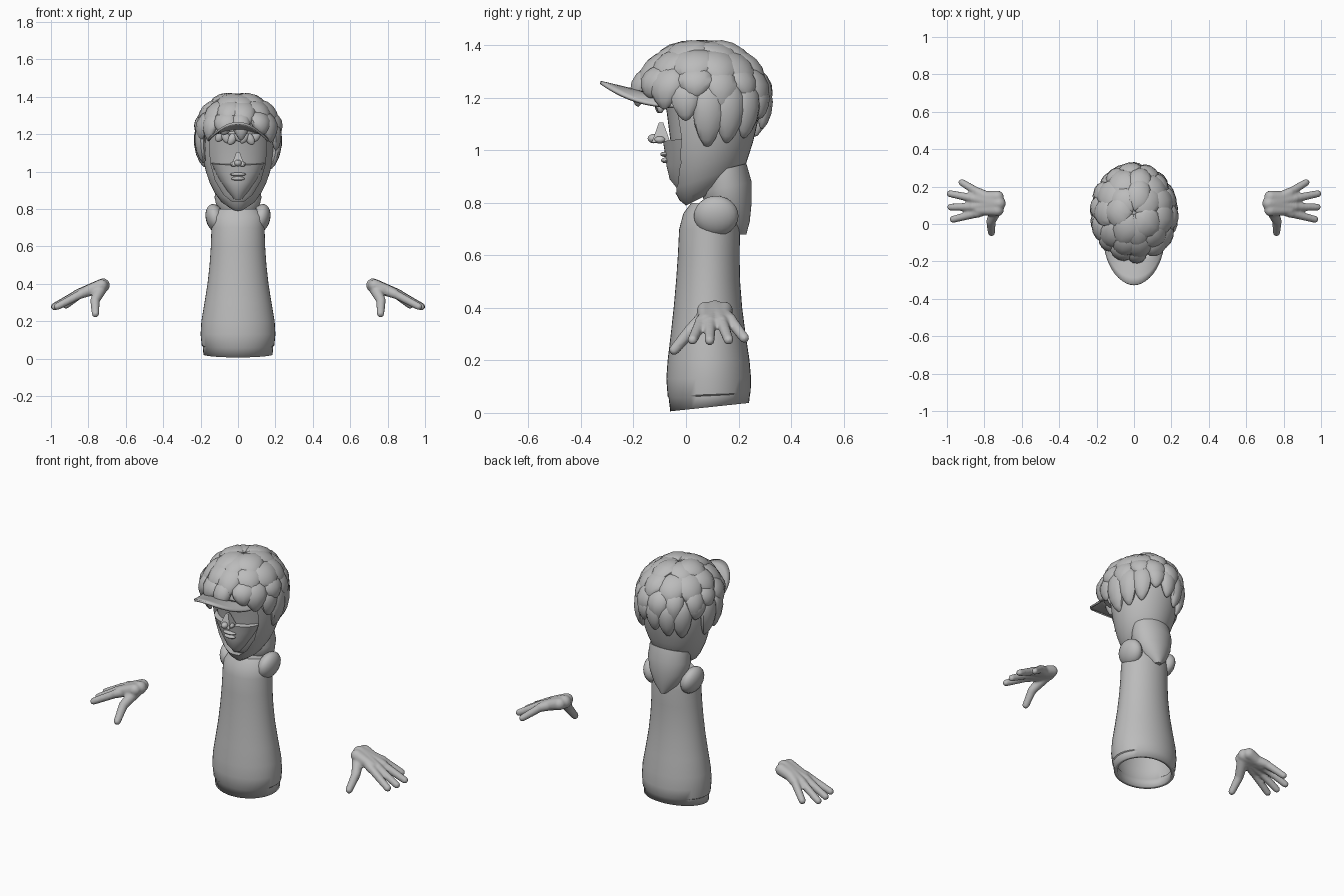
import bpy, bmesh, math, random
from mathutils import Vector, Matrix

random.seed(4)
cube = bpy.data.objects.get("Cube")
if cube:
    bpy.data.objects.remove(cube)

grey = bpy.data.materials.new("plain_grey")
grey.use_nodes = True
grey.diffuse_color = (0.5, 0.5, 0.5, 1)
grey.node_tree.nodes["Principled BSDF"].inputs["Base Color"].default_value = (0.5, 0.5, 0.5, 1)


def finish(name, bm, angle=40, normals=True):
    """Turn a bmesh into a smooth-shaded grey object."""
    if normals:
        bmesh.ops.recalc_face_normals(bm, faces=bm.faces)
    mesh = bpy.data.meshes.new(name)
    bm.to_mesh(mesh)
    bm.free()
    obj = bpy.data.objects.new(name, mesh)
    bpy.context.collection.objects.link(obj)
    mesh.materials.append(grey)
    shade(obj, angle)
    return obj


def shade(obj, angle):
    bpy.ops.object.select_all(action='DESELECT')
    obj.select_set(True)
    bpy.context.view_layer.objects.active = obj
    bpy.ops.object.shade_smooth_by_angle(angle=math.radians(angle))


def apply_modifiers(obj):
    bpy.context.view_layer.update()
    graph = bpy.context.evaluated_depsgraph_get()
    mesh = bpy.data.meshes.new_from_object(obj.evaluated_get(graph))
    obj.modifiers.clear()
    obj.data = mesh


def bridge(bm, rows, closed):
    """Skin neighbouring rows of vertices with quads."""
    for a, b in zip(rows, rows[1:]):
        n = len(a)
        for i in range(n if closed else n - 1):
            j = (i + 1) % n
            bm.faces.new((a[i], a[j], b[j], b[i]))


def loft(name, rings, caps=(True, True), segs=40, angle=40):
    """Rings are (z, front y, back y, half width, rise towards the back)."""
    bm = bmesh.new()
    rows = []
    for z, front, back, rx, rise in rings:
        row = []
        for i in range(segs):
            a = math.tau * i / segs
            row.append(bm.verts.new((rx * math.cos(a),
                                     (front + back) / 2 + (back - front) / 2 * math.sin(a),
                                     z + rise * math.sin(a))))
        rows.append(row)
    bridge(bm, rows, True)
    for cap, row in zip(caps, (rows[0], rows[-1])):
        if cap:
            bm.faces.new(row)
    return finish(name, bm, angle)


def ball(bm, centre, size, rotation=None):
    m = Matrix.Translation(centre) @ (rotation or Matrix()) @ Matrix.Diagonal((*size, 1))
    return bmesh.ops.create_uvsphere(bm, u_segments=20, v_segments=12, radius=1, matrix=m)["verts"]


def capsule(bm, a, b, ra, rb):
    """Hull around two balls, for fingers and palm pieces."""
    verts = ball(bm, a, (ra,) * 3) + ball(bm, b, (rb,) * 3)
    out = bmesh.ops.convex_hull(bm, input=verts)
    junk = [v for v in out["geom_interior"] if isinstance(v, bmesh.types.BMVert)]
    bmesh.ops.delete(bm, geom=junk, context='VERTS')


# Torso: open flared tube with a cuff at the hem
body = loft("torso", [
    (.022, -.06, .24, .185, .016), (.065, -.066, .244, .188, .008),
    (.07, -.07, .246, .194, .006), (.13, -.075, .248, .2, 0), (.2, -.07, .242, .196, 0),
    (.3, -.058, .227, .179, 0), (.4, -.047, .214, .163, 0), (.5, -.038, .206, .152, 0),
    (.6, -.031, .204, .145, 0), (.7, -.026, .206, .142, 0), (.76, -.01, .2, .14, 0),
    (.8, .02, .18, .11, 0)], caps=(False, True))
wall = body.modifiers.new("wall", 'SOLIDIFY')
wall.thickness = .02

# Shoulder stubs
for name, s in (("left_shoulder", 1), ("right_shoulder", -1)):
    bm = bmesh.new()
    ball(bm, (s * .122, .115, .75), (.05, .085, .078), Matrix.Rotation(s * .25, 4, 'Y'))
    finish(name, bm)

# Neck: pointed at the nape, wide under the skull
loft("neck", [(.68, .16, .23, .02, 0), (.73, .11, .243, .075, 0), (.8, .07, .25, .112, 0),
              (.86, .06, .25, .125, .02), (.93, .07, .23, .12, .02)])

# Head shell with a face opening
skull = [(.832, .0, .17, .055, .042), (.86, -.025, .205, .1, .05), (.9, -.048, .228, .13, .047),
         (.95, -.065, .242, .155, .04), (1.0, -.078, .255, .172, .03), (1.06, -.088, .266, .186, .015),
         (1.14, -.1, .28, .195, 0), (1.25, -.13, .28, .19, 0), (1.33, -.1, .25, .16, 0),
         (1.38, 0, .16, .08, 0)]
head = loft("head", skull)
bm = bmesh.new()
outline = [(-.15, 1.2), (-.148, 1.05), (-.12, .95), (-.075, .875), (-.03, .84)]
outline += [(-x, z) for x, z in reversed(outline)]
rows = [[bm.verts.new((x, y, z)) for x, z in outline] for y in (-.4, .07)]
bridge(bm, rows, True)
for row in rows:
    bm.faces.new(row)
cutter = finish("face_cutter", bm)
cutter.hide_render = True
cut = head.modifiers.new("face_opening", 'BOOLEAN')
cut.object = cutter
cut.solver = 'EXACT'
apply_modifiers(head)
bpy.data.objects.remove(cutter)
shade(head, 40)

# Recessed face, lower mask, nose and lips
loft("face", [(z + .01, f + .026, b - .03, r * .92, t * .9) for z, f, b, r, t in skull[:8]])
loft("lower_face", [(.86, -.03, .08, .03, .01), (.9, -.062, .08, .062, .01),
                    (.95, -.074, .08, .095, .01), (1.0, -.08, .08, .122, .01),
                    (1.045, -.088, .08, .142, .01)], angle=30)
bm = bmesh.new()
bmesh.ops.create_cone(bm, cap_ends=True, segments=4, radius1=.05, radius2=.012, depth=.075,
                      matrix=Matrix.Translation((0, -.095, 1.068)) @ Matrix.Rotation(math.pi / 4, 4, 'Z'))
ball(bm, (0, -.122, 1.045), (.02, .024, .018))
for s in (-1, 1):
    ball(bm, (s * .024, -.1, 1.04), (.018, .022, .014))
finish("nose", bm)
bm = bmesh.new()
ball(bm, (0, -.08, .985), (.042, .018, .01))
ball(bm, (0, -.077, .962), (.036, .018, .011))
finish("lips", bm)

# Cap peak: arched plate rising towards its tip
bm = bmesh.new()
rows = []
for k in range(5):
    t, row = k / 4, []
    for i in range(25):
        a = math.pi * (i / 24 - .5)
        c, s = math.cos(a), math.sin(a)
        row.append(bm.verts.new((s * (.155 + .012 * t), -.03 - .02 * t - c * (.14 + .135 * t),
                                 1.178 - .008 * t + (1 - t) * .05 * c + t * .095 * c ** 2.2)))
    rows.append(row)
bridge(bm, rows, False)
peak = finish("cap_peak", bm)
plate = peak.modifiers.new("thickness", 'SOLIDIFY')
plate.thickness = .012


# Hair: overlapping locks wrapped over the skull
def scalp_point(lon, lat, lift):
    down = .2 if lat > 0 else .29
    r = Vector((.205 * math.cos(lat) * math.sin(lon), -.232 * math.cos(lat) * math.cos(lon),
                down * math.sin(lat)))
    return r * lift + Vector((0, .06, 1.2))


def lock(bm, lon, top, tip, width, height):
    """Rounded petal from the top latitude to a pointed tip."""
    for v in bmesh.ops.create_uvsphere(bm, u_segments=12, v_segments=8, radius=1)["verts"]:
        t = (1 - v.co.z) / 2
        lat = math.radians(top + (tip - top) * t)
        taper = 1.15 - .5 * t ** 3
        off = math.radians(width) * v.co.x * taper / max(math.cos(lat), .35)
        bulge = height * v.co.y * (.8 + .3 * math.sin(t * 3))
        v.co = scalp_point(math.radians(lon) + off, lat, 1.02 + bulge + .035 * t)


bm = bmesh.new()
scalp = bmesh.ops.create_uvsphere(bm, u_segments=32, v_segments=16, radius=1)["verts"]
for v in scalp:
    lat = max(math.asin(max(-1, min(1, v.co.z))), 0)
    v.co = scalp_point(math.atan2(v.co.x, v.co.y), lat, 1.0 if v.co.z > -.01 else .8)
for count, top, tip, width, height in ((7, 88, 42, 19, .1), (11, 62, 14, 17, .12), (14, 36, -6, 14, .13)):
    for i in range(count):
        lon = 360 * (i + .3 + random.uniform(-.2, .2)) / count
        lock(bm, lon, top, tip + random.uniform(-6, 6), width * random.uniform(.9, 1.2),
             height + random.uniform(-.02, .03))
# Long locks at the sides and the back only
for i in range(11):
    lon = 75 + 21 * i
    low = -25 - 10 * abs(math.sin(math.radians(lon))) ** 4 if i % 4 else -12
    lock(bm, lon, 18, low + random.uniform(-5, 3), 13, .12)
finish("hair", bm)

# Fringe below the peak
bm = bmesh.new()
for i in range(7):
    x = (i - 3) * .032
    ball(bm, (x, -.105 + x * x * 2, 1.19 - .008 * (i % 3)), (.022, .016, .035),
         Matrix.Rotation(.5 * (-1) ** i, 4, 'Y'))
finish("fringe", bm)

# Hands: palm, four fingers and a thumb fused into one skin
for name, s in (("left_hand", 1), ("right_hand", -1)):
    bm = bmesh.new()
    wrist = (.722, .11, .392)
    fingers = [((.835, .17, .352), (.92, .222, .285)), ((.86, .137, .345), (.983, .162, .278)),
               ((.86, .092, .343), (.98, .09, .276)), ((.84, .057, .345), (.967, .025, .278))]
    for base, tip in fingers:
        capsule(bm, wrist, base, .037, .025)
        capsule(bm, base, tip, .023, .019)
    for y in (.075, .145):
        capsule(bm, (.73, y, .39), (.83, y, .353), .034, .027)
    capsule(bm, (.73, .09, .38), (.765, .015, .31), .034, .025)
    capsule(bm, (.765, .015, .31), (.762, -.045, .24), .025, .02)
    bmesh.ops.scale(bm, vec=(s, 1, 1), verts=bm.verts)
    hand = finish(name, bm)
    skin = hand.modifiers.new("fuse", 'REMESH')
    skin.mode = 'VOXEL'
    skin.voxel_size = .007
    soft = hand.modifiers.new("soften", 'SMOOTH')
    soft.iterations = 4
    apply_modifiers(hand)
    shade(hand, 80)
